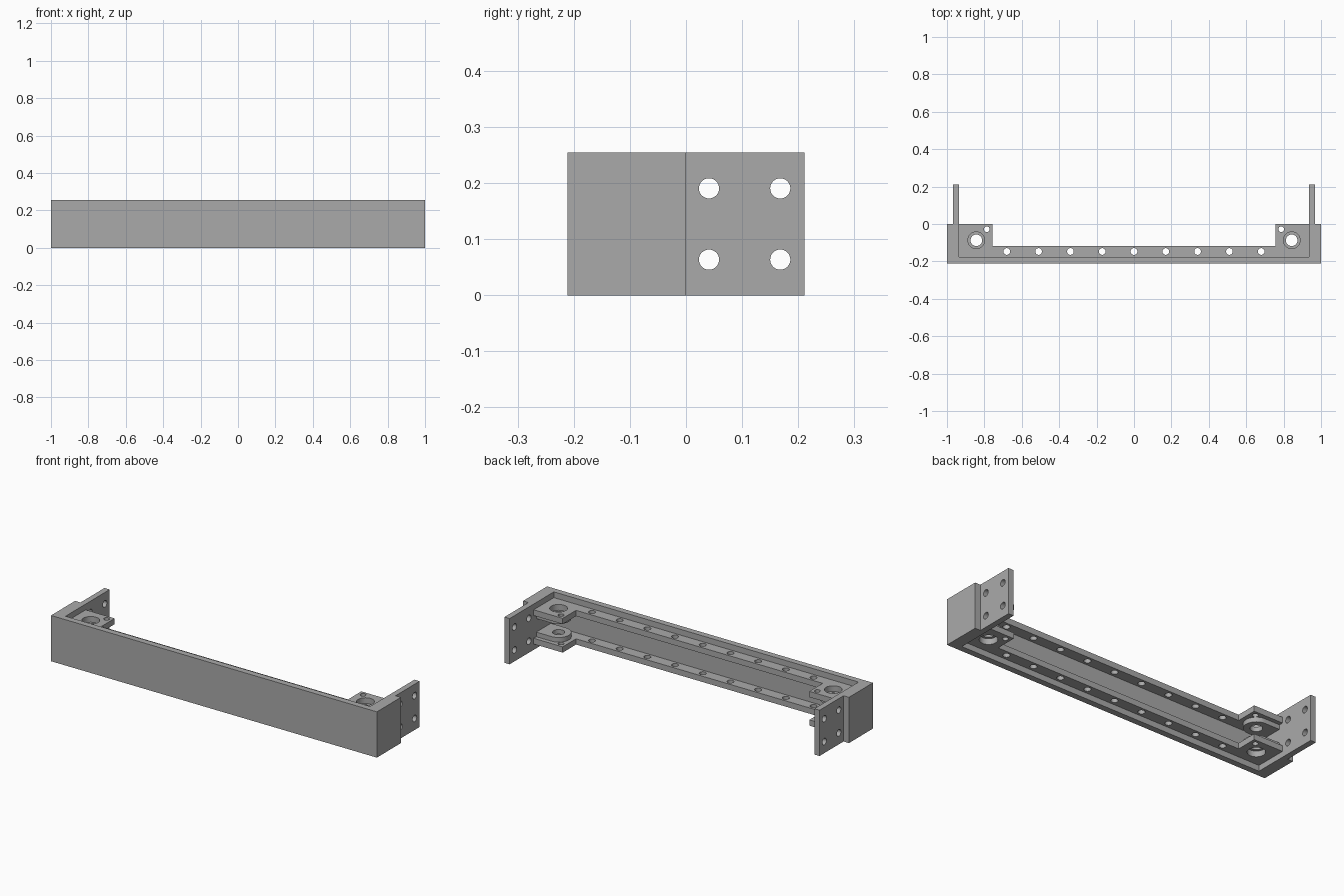
import bpy
import bmesh
from math import cos, sin, pi
from mathutils import Matrix, Vector

cube = bpy.data.objects.get("Cube")
if cube:
    bpy.data.objects.remove(cube, do_unlink=True)

HEIGHT = 0.254
WALL = 0.032          # plate thickness and rim depth
FRONT, INNER = -0.211, -0.177
SIDE = 0.935          # inner face of the end walls
BORE = Vector((0.843, -0.087))

steel = bpy.data.materials.new("plain_grey")
steel.use_nodes = True
GREY = (0.4, 0.4, 0.4, 1)
steel.diffuse_color = GREY
steel.node_tree.nodes["Principled BSDF"].inputs["Base Color"].default_value = GREY


def make_object(name, bm):
    bmesh.ops.recalc_face_normals(bm, faces=bm.faces)
    mesh = bpy.data.meshes.new(name)
    bm.to_mesh(mesh)
    bm.free()
    mesh.materials.append(steel)
    obj = bpy.data.objects.new(name, mesh)
    bpy.context.collection.objects.link(obj)
    return obj


def prism(bm, outline, z0, z1):
    face = bm.faces.new([bm.verts.new((x, y, z0)) for x, y in outline])
    new = bmesh.ops.extrude_face_region(bm, geom=[face])["geom"]
    bmesh.ops.translate(bm, vec=(0, 0, z1 - z0),
                        verts=[v for v in new if isinstance(v, bmesh.types.BMVert)])


def drill(bm, centre, radius, depth, along_x=False):
    turn = Matrix.Rotation(pi / 2, 4, "Y") if along_x else Matrix()
    bmesh.ops.create_cone(bm, cap_ends=True, segments=32, radius1=radius,
                          radius2=radius, depth=depth,
                          matrix=Matrix.Translation(centre) @ turn)


def cut(obj, cutter_bm):
    cutter = make_object(obj.name + "_cutter", cutter_bm)
    cutter.hide_render = True
    mod = obj.modifiers.new("holes", "BOOLEAN")
    mod.operation = "DIFFERENCE"
    mod.solver = "EXACT"
    mod.object = cutter
    bpy.context.view_layer.objects.active = obj
    bpy.ops.object.modifier_apply(modifier=mod.name)
    bpy.data.objects.remove(cutter, do_unlink=True)


def smooth(obj):
    bpy.ops.object.select_all(action="DESELECT")
    obj.select_set(True)
    bpy.context.view_layer.objects.active = obj
    bpy.ops.object.shade_smooth_by_angle(angle=0.6)


def mirrored(half):
    # Complete an outline that is symmetric about x = 0
    return half + [(-x, y) for x, y in reversed(half)]


# Front plate with its two end walls
bm = bmesh.new()
prism(bm, mirrored([(1, FRONT), (1, 0), (SIDE, 0), (SIDE, INNER)]), 0, HEIGHT)
make_object("front_channel", bm)

# Drilled mounting ears behind the end walls
for side, name in ((1, "left_ear"), (-1, "right_ear")):
    bm = bmesh.new()
    a, b = side * SIDE, side * (SIDE + WALL)
    prism(bm, [(a, -0.002), (b, -0.002), (b, -FRONT), (a, -FRONT)], 0, HEIGHT)
    ear = make_object(name, bm)
    holes = bmesh.new()
    for y in (0.041, 0.168):
        for z in (HEIGHT / 4, HEIGHT * 3 / 4):
            drill(holes, (side * (SIDE + WALL / 2), y, z), 0.018, 0.2, True)
    cut(ear, holes)
    smooth(ear)

# Upper and lower flanges, set in from the rims, with bosses on the inner side
for up, name in ((1, "upper_flange"), (-1, "lower_flange")):
    mid = HEIGHT / 2

    def level(inset):
        return mid + up * (mid - inset)

    outer, inner, boss = level(WALL), level(2 * WALL), level(2.8 * WALL)
    bm = bmesh.new()
    prism(bm, mirrored([(SIDE, INNER), (SIDE, 0), (0.757, 0), (0.757, -0.117)]),
          outer, inner)
    flange = make_object(name, bm)

    holes = bmesh.new()
    for i in range(-4, 5):
        drill(holes, (i * 0.17, -0.147, outer), 0.018, 0.2)
    for side in (-1, 1):
        drill(holes, (side * BORE.x, BORE.y, outer), 0.045, 0.2)
        drill(holes, (side * 0.787, -0.028, outer), 0.015, 0.2)
    cut(flange, holes)
    smooth(flange)

    # Rounded bosses reaching out to the end walls, with narrower bores
    for side, end in ((1, "left"), (-1, "right")):
        radius = 0.064
        arc = [(side * (BORE.x - radius * sin(pi * k / 24)),
                BORE.y + radius * cos(pi * k / 24)) for k in range(25)]
        ends = [(side * SIDE, BORE.y - radius), (side * SIDE, BORE.y + radius)]
        bm = bmesh.new()
        prism(bm, arc + ends, inner, boss)
        part = make_object(end + "_" + name + "_boss", bm)
        bore = bmesh.new()
        drill(bore, (side * BORE.x, BORE.y, boss), 0.031, 0.2)
        cut(part, bore)
        smooth(part)
